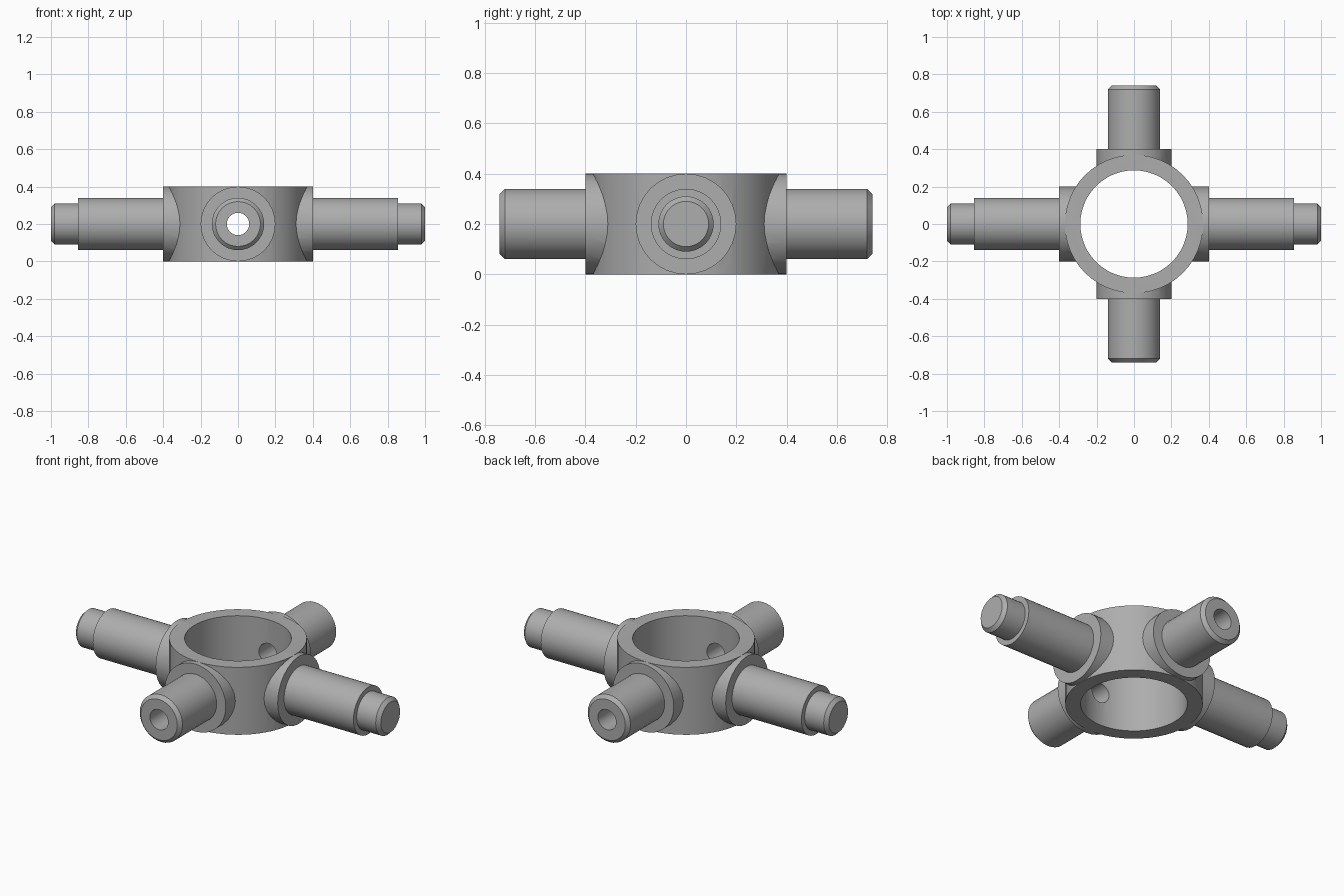
import bpy, bmesh, math
from mathutils import Matrix, Vector

if "Cube" in bpy.data.objects:
    bpy.data.objects.remove(bpy.data.objects["Cube"])

MID = 0.2  # height of the arm axes

grey = bpy.data.materials.new("grey metal")
grey.diffuse_color = (0.42, 0.42, 0.42, 1)
grey.use_nodes = True
grey.node_tree.nodes["Principled BSDF"].inputs["Base Color"].default_value = grey.diffuse_color


def lathe(name, profile, rot, sides=32):
    """Closed solid turned from (radius, distance) points, pointed by rot."""
    bm = bmesh.new()
    rings = [[bm.verts.new((r * math.cos(2 * math.pi * i / sides),
                            r * math.sin(2 * math.pi * i / sides), d))
              for i in range(sides)] for r, d in profile]
    for a, b in zip(rings, rings[1:]):
        for i in range(sides):
            j = (i + 1) % sides
            bm.faces.new((a[i], a[j], b[j], b[i]))
    bm.faces.new(rings[0][::-1])
    bm.faces.new(rings[-1])
    bmesh.ops.transform(bm, matrix=Matrix.Translation((0, 0, MID)) @ rot, verts=bm.verts)
    me = bpy.data.meshes.new(name)
    bm.to_mesh(me)
    bm.free()
    me.materials.append(grey)
    ob = bpy.data.objects.new(name, me)
    bpy.context.collection.objects.link(ob)
    return ob


def combine(base, other, op):
    mod = base.modifiers.new(op, 'BOOLEAN')
    mod.operation, mod.solver, mod.object = op, 'EXACT', other
    bpy.context.view_layer.objects.active = base
    bpy.ops.object.modifier_apply(modifier=mod.name)
    bpy.data.objects.remove(other)


# Hub
upright = Matrix()
hub = lathe("cross_hub", [(0.37, -0.2), (0.37, 0.2)], upright, 48)

# Bosses and arms: plain pins front and back, stepped pins left and right
plain = [(0.14, 0.1), (0.14, 0.72), (0.12, 0.74)]
stepped = [(0.14, 0.1), (0.14, 0.855), (0.11, 0.855), (0.11, 0.98), (0.09, 1.0)]
for k in range(4):
    rot = Matrix.Rotation(k * math.pi / 2, 4, 'Z') @ Matrix.Rotation(math.pi / 2, 4, 'Y')
    combine(hub, lathe("boss", [(0.2, 0.1), (0.2, 0.4)], rot), 'UNION')
    combine(hub, lathe("arm", plain if k % 2 else stepped, rot), 'UNION')

# Central bore and the hole through the front and back arms
combine(hub, lathe("bore", [(0.287, -0.5), (0.287, 0.5)], upright, 48), 'DIFFERENCE')
along_y = Matrix.Rotation(math.pi / 2, 4, 'X')
combine(hub, lathe("pin_hole", [(0.06, -1), (0.06, 1)], along_y, 24), 'DIFFERENCE')

bpy.ops.object.select_all(action='DESELECT')
hub.select_set(True)
bpy.context.view_layer.objects.active = hub
bpy.ops.object.shade_smooth_by_angle(angle=math.radians(35))
